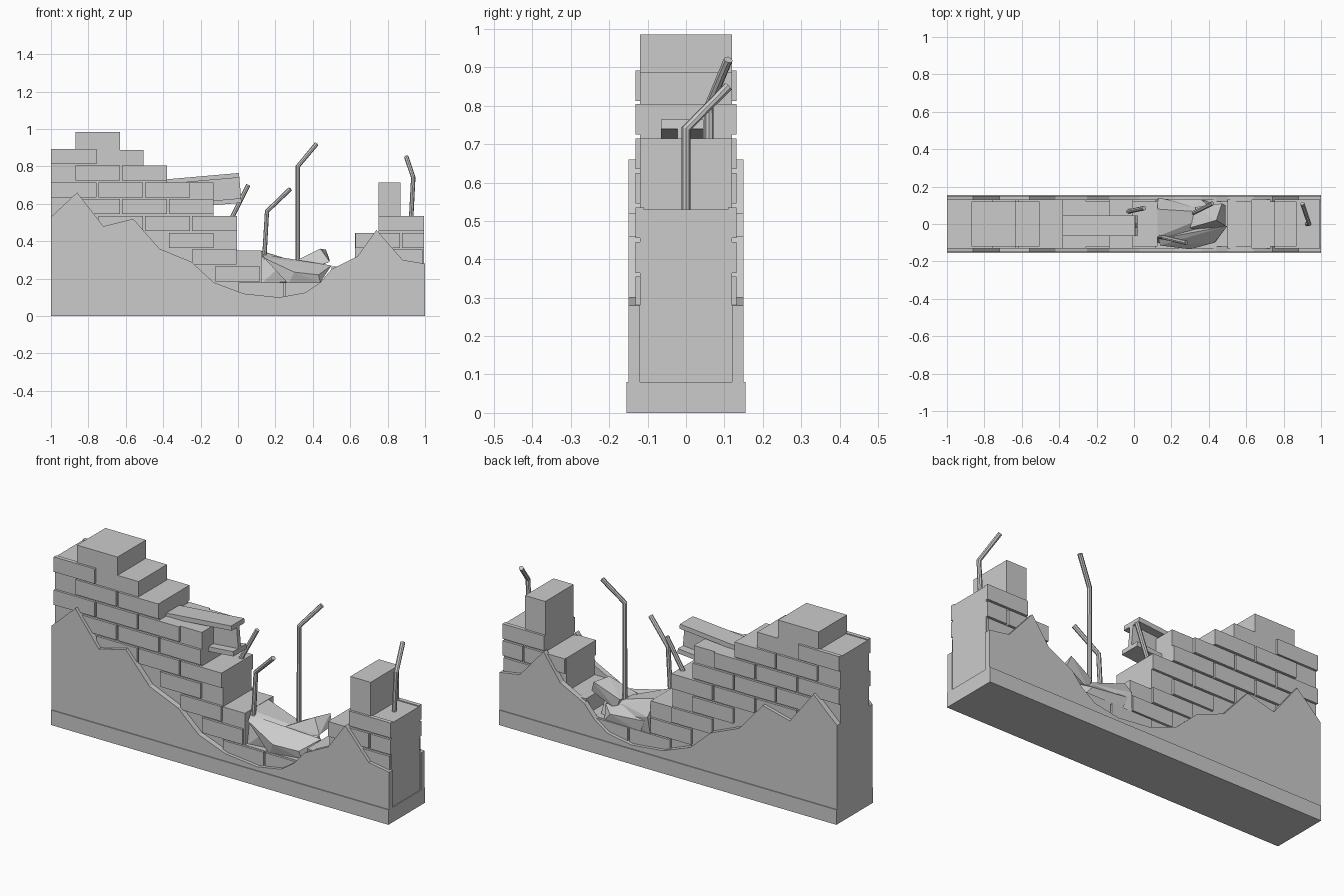
import bpy, bmesh, math
from mathutils import Vector, Matrix

grey = bpy.data.materials.new("concrete_grey")
grey.diffuse_color = (0.6, 0.6, 0.6, 1)


def finish(name, bm):
    bmesh.ops.recalc_face_normals(bm, faces=bm.faces)
    mesh = bpy.data.meshes.new(name)
    bm.to_mesh(mesh)
    bm.free()
    mesh.materials.append(grey)
    obj = bpy.data.objects.new(name, mesh)
    bpy.context.collection.objects.link(obj)
    return obj


def add_box(bm, x0, x1, y0, y1, z0, z1):
    m = Matrix.Translation(((x0 + x1) / 2, (y0 + y1) / 2, (z0 + z1) / 2))
    m = m @ Matrix.Diagonal((x1 - x0, y1 - y0, z1 - z0, 1))
    return bmesh.ops.create_cube(bm, size=1, matrix=m)["verts"]


def extrude_profile(name, pts, y0, y1):
    bm = bmesh.new()
    face = bm.faces.new([bm.verts.new((x, y0, z)) for x, z in pts])
    out = bmesh.ops.extrude_face_region(bm, geom=[face])
    moved = [v for v in out["geom"] if isinstance(v, bmesh.types.BMVert)]
    bmesh.ops.translate(bm, verts=moved, vec=(0, y1 - y0, 0))
    return finish(name, bm)


def chunk(name, pts):
    bm = bmesh.new()
    for p in pts:
        bm.verts.new(p)
    out = bmesh.ops.convex_hull(bm, input=bm.verts)
    loose = [v for v in bm.verts if not v.link_faces]
    bmesh.ops.delete(bm, geom=loose, context='VERTS')
    return finish(name, bm)


def rod(name, pts, r=0.012, sides=8):
    # bent bar: one mitred ring of points at each joint
    bm = bmesh.new()
    pts = [Vector(p) for p in pts]
    rings = []
    for i, p in enumerate(pts):
        a = (p - pts[i - 1]).normalized() if i else None
        b = (pts[i + 1] - p).normalized() if i < len(pts) - 1 else None
        d = ((a or b) + (b or a)).normalized()
        u = d.cross(Vector((0, 1, 0))).normalized()
        v = d.cross(u)
        rings.append([bm.verts.new(p + r * (math.cos(t) * u + math.sin(t) * v))
                      for t in (2 * math.pi * k / sides for k in range(sides))])
    for lo, hi in zip(rings, rings[1:]):
        for k in range(sides):
            n = (k + 1) % sides
            bm.faces.new((lo[k], lo[n], hi[n], hi[k]))
    bm.faces.new(rings[0])
    bm.faces.new(rings[-1])
    return finish(name, bm)


# Stepped wall core
extrude_profile("wall_core", [
    (-1, 0), (0.995, 0), (0.995, 0.53), (0.87, 0.53), (0.87, 0.715), (0.75, 0.715),
    (0.75, 0.445), (0.625, 0.445), (0.625, 0.265), (0.5, 0.265), (0.5, 0.18),
    (0.125, 0.18), (0.125, 0.35), (-0.005, 0.35), (-0.005, 0.535), (-0.13, 0.535),
    (-0.13, 0.715), (-0.38, 0.715), (-0.38, 0.805), (-0.505, 0.805), (-0.505, 0.887),
    (-0.63, 0.887), (-0.63, 0.985), (-0.87, 0.985), (-0.87, 0.887), (-1, 0.887)],
    -0.12, 0.12)

# Raised bricks on both faces: row top -> brick spans
rows = {
    0.892: [(-1, -0.757)],
    0.805: [(-0.87, -0.63), (-0.62, -0.38)],
    0.715: [(-1, -0.757), (-0.747, -0.507), (-0.497, -0.257)],
    0.625: [(-0.87, -0.63), (-0.62, -0.38), (-0.37, -0.13)],
    0.535: [(-0.747, -0.507), (-0.497, -0.257), (-0.247, -0.005), (0.75, 0.995)],
    0.445: [(-0.37, -0.13), (0.627, 0.867), (0.877, 0.995)],
    0.355: [(-0.247, -0.007), (0.75, 0.99)],
    0.265: [(-0.122, 0.118), (0.5, 0.74)],
    0.178: [(0.003, 0.243), (0.253, 0.493)],
}
bm = bmesh.new()
for top, spans in rows.items():
    for x0, x1 in spans:
        for s in (-1, 1):
            add_box(bm, x0, x1, *sorted((s * 0.11, s * 0.132)), top - 0.08, top)
finish("raised_bricks", bm)

# Broken plaster on both faces
plaster = [(-1, 0), (1, 0), (1, 0.28), (0.88, 0.30), (0.74, 0.46), (0.64, 0.32),
           (0.50, 0.25), (0.44, 0.18), (0.36, 0.125), (0.22, 0.10), (0.03, 0.12),
           (-0.13, 0.18), (-0.25, 0.29), (-0.42, 0.36), (-0.56, 0.52),
           (-0.72, 0.48), (-0.86, 0.66), (-1, 0.53)]
extrude_profile("front_plaster", plaster, -0.15, -0.12)
extrude_profile("back_plaster", plaster, 0.12, 0.15)

# Base course
bm = bmesh.new()
add_box(bm, -1, 1, -0.155, 0.155, 0, 0.08)
finish("base_course", bm)

# Tilted steel beam jutting out of the wall
bm = bmesh.new()
add_box(bm, -0.42, 0, -0.055, 0.055, 0.055, 0.08)
add_box(bm, -0.42, 0, -0.055, 0.055, -0.08, -0.055)
add_box(bm, -0.42, 0, -0.012, 0.012, -0.055, 0.055)
beam = finish("steel_beam", bm)
beam.location = (0.012, -0.01, 0.685)
beam.rotation_euler = (0, math.radians(-5), 0)

# Bent reinforcing bars
rod("tall_bar", [(0.32, 0.06, 0.18), (0.32, 0.06, 0.80), (0.42, 0.11, 0.92)])
rod("left_bar", [(0.14, -0.07, 0.30), (0.155, -0.07, 0.56), (0.28, -0.10, 0.68)])
rod("short_bar", [(-0.04, 0.065, 0.51), (0.055, 0.085, 0.70)])
rod("pier_bar", [(0.925, 0, 0.51), (0.937, 0, 0.74), (0.90, 0.11, 0.85)])

# Rubble in the gap
chunk("rubble_slab", [
    (0.12, -0.07, 0.35), (0.12, 0.08, 0.35), (0.13, 0.14, 0.27), (0.30, -0.03, 0.275),
    (0.31, 0.09, 0.27), (0.44, 0.06, 0.25), (0.42, -0.06, 0.20), (0.22, -0.10, 0.26),
    (0.12, -0.10, 0.17), (0.12, 0.13, 0.17), (0.45, 0.08, 0.17)])
chunk("front_rubble", [
    (0.13, -0.08, 0.33), (0.14, -0.115, 0.31), (0.30, -0.135, 0.235), (0.43, -0.10, 0.22),
    (0.50, -0.01, 0.27), (0.36, -0.02, 0.26), (0.27, -0.12, 0.17), (0.44, -0.09, 0.18)])
chunk("tilted_block", [
    (0.30, -0.02, 0.29), (0.44, 0.02, 0.36), (0.47, 0.11, 0.355), (0.33, 0.09, 0.29),
    (0.33, -0.04, 0.23), (0.49, -0.01, 0.29), (0.49, 0.10, 0.30), (0.35, 0.09, 0.23)])
chunk("back_rubble", [
    (0.16, 0.08, 0.27), (0.15, 0.135, 0.24), (0.36, 0.13, 0.22), (0.42, 0.08, 0.24),
    (0.18, 0.13, 0.17), (0.40, 0.12, 0.17), (0.28, 0.07, 0.29)])
